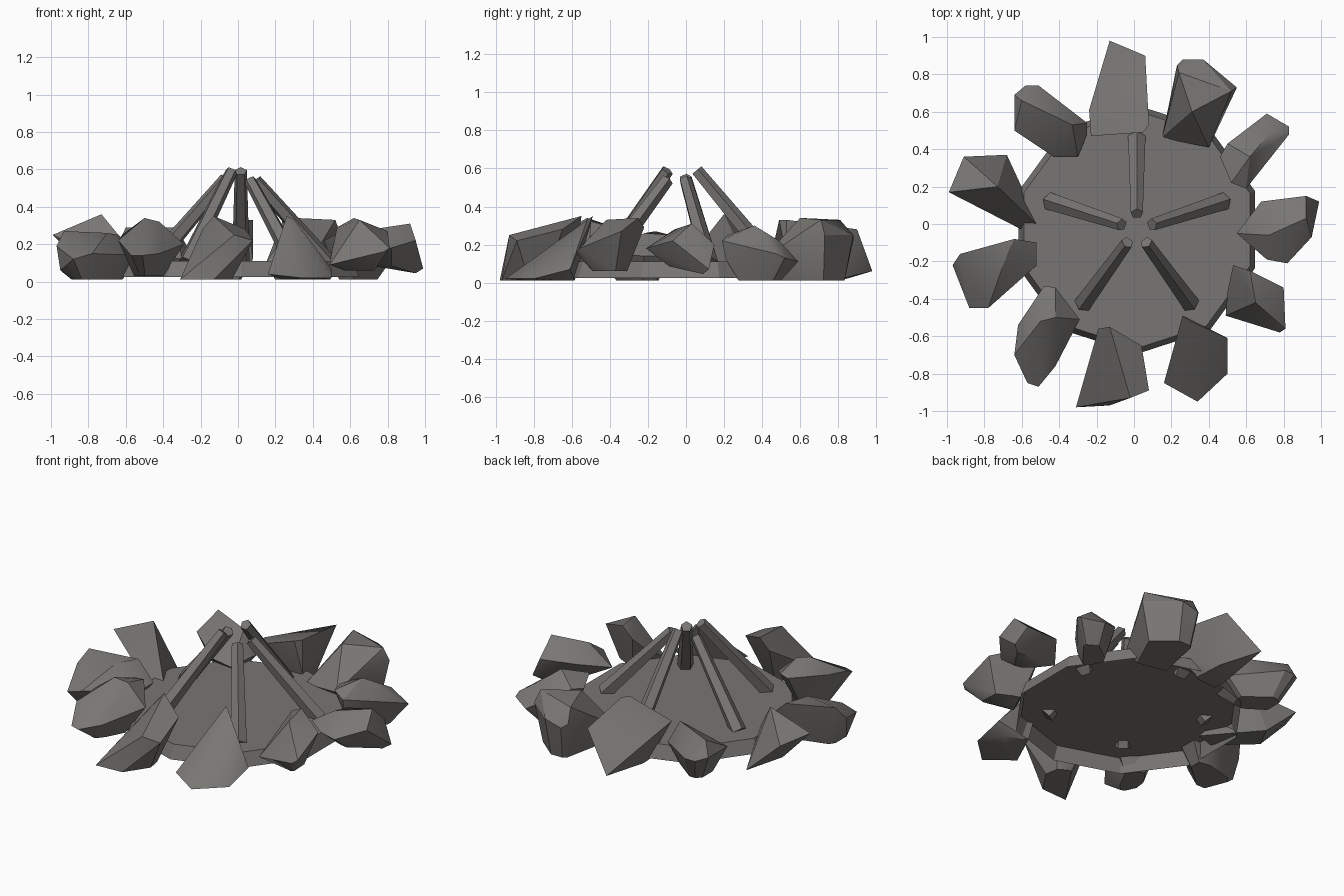
import bpy, bmesh, math
from mathutils import Vector

cube = bpy.data.objects.get("Cube")
if cube:
    bpy.data.objects.remove(cube, do_unlink=True)

stone_grey = bpy.data.materials.new("stone_grey")
stone_grey.use_nodes = True
colour = (0.19, 0.183, 0.174, 1)
stone_grey.diffuse_color = colour
stone_grey.node_tree.nodes["Principled BSDF"].inputs["Base Color"].default_value = colour


def finish(name, bm):
    """Turn a bmesh into a named object with the stone material."""
    bmesh.ops.recalc_face_normals(bm, faces=bm.faces[:])
    mesh = bpy.data.meshes.new(name)
    bm.to_mesh(mesh)
    bm.free()
    mesh.materials.append(stone_grey)
    obj = bpy.data.objects.new(name, mesh)
    bpy.context.collection.objects.link(obj)
    return obj


def make_ring(bm, sides, centre, radius, start):
    """Add a horizontal polygon of vertices."""
    ring = []
    for i in range(sides):
        angle = start + math.tau * i / sides
        offset = Vector((math.cos(angle), math.sin(angle), 0)) * radius
        ring.append(bm.verts.new(Vector(centre) + offset))
    return ring


def make_rock(name, rim, ground=0.01, foot=0.55):
    """Hull of a rim of points and its shrunken footprint on the ground."""
    bm = bmesh.new()
    points = [Vector(p) for p in rim]
    middle = sum(points, Vector()) / len(points)
    for p in points:
        bm.verts.new(p)
        base = middle.lerp(p, foot)
        base.z = ground
        bm.verts.new(base)
    hull = bmesh.ops.convex_hull(bm, input=bm.verts[:])
    loose = set(hull["geom_interior"]) | set(hull["geom_unused"])
    bmesh.ops.delete(bm, geom=[v for v in loose if isinstance(v, bmesh.types.BMVert)], context='VERTS')
    bmesh.ops.dissolve_limit(bm, angle_limit=math.radians(3), verts=bm.verts[:], edges=bm.edges[:])
    rock = finish(name, bm)
    bpy.ops.object.select_all(action='DESELECT')
    rock.select_set(True)
    bpy.context.view_layer.objects.active = rock
    bpy.ops.object.shade_smooth_by_angle(angle=math.radians(32))


def make_log(name, degrees, top_height):
    """Tapered five-sided pole leaning in towards the middle."""
    angle = math.radians(degrees)
    outward = Vector((math.cos(angle), math.sin(angle), 0))
    hearth = Vector((0.015, -0.03, 0))
    low = hearth + outward * 0.49 + Vector((0, 0, 0.1))
    high = hearth + outward * 0.085 + Vector((0, 0, top_height))
    bm = bmesh.new()
    bmesh.ops.create_cone(bm, cap_ends=True, segments=5, radius1=0.049,
                          radius2=0.034, depth=(high - low).length)
    turn = (high - low).to_track_quat('Z', 'Y').to_matrix().to_4x4()
    bm.transform(turn)
    bmesh.ops.translate(bm, verts=bm.verts[:], vec=(low + high) / 2)
    finish(name, bm)


# Ash bed: a ten-sided cap with a flared skirt, open underneath
bm = bmesh.new()
start = math.radians(18)
upper = make_ring(bm, 10, (0.015, -0.03, 0.11), 0.635, start)
lower = make_ring(bm, 10, (0.015, -0.03, 0.025), 0.665, start)
bm.faces.new(upper)
for i in range(len(upper)):
    j = (i + 1) % len(upper)
    bm.faces.new((lower[i], lower[j], upper[j], upper[i]))
finish("ash_bed", bm)

# Leaning logs
for name, degrees, height in (("back", 90, 0.59), ("left", 18, 0.54), ("front_left", -54, 0.54),
                              ("front_right", -126, 0.59), ("right", 162, 0.55)):
    make_log(name + "_log", degrees, height)

# Sharp, wedge-shaped stones
make_rock("front_left_shard", [
    (.26, -.49, .35), (.3, -.52, .33), (.5, -.61, .07),
    (.5, -.8, .02), (.34, -.95, .02), (.16, -.85, .04)])
make_rock("front_shard", [
    (-.19, -.56, .28), (-.13, -.55, .35), (.04, -.65, .28), (.08, -.89, .22),
    (-.02, -.93, .25), (-.13, -.97, .01), (-.31, -.98, .01)], foot=.35)
make_rock("right_shard", [
    (-.99, .17, .25), (-.91, .36, .22), (-.68, .37, .01),
    (-.5, -.02, .08), (-.6, -.03, .06), (-.73, .2, .36)], ground=.05, foot=.25)
make_rock("back_shard", [
    (-.13, .98, .06), (.06, .9, .28), (.08, .53, .33), (.08, .53, .12),
    (.05, .49, .33), (-.23, .47, .24), (-.24, .61, .23)], foot=.5)

# Rounded boulders
make_rock("right_boulder", [
    (-.97, -.22, .19), (-.93, -.16, .27), (-.64, -.08, .25), (-.52, -.1, .14),
    (-.52, -.22, .14), (-.78, -.45, .15), (-.88, -.45, .12), (-.7, -.22, .26),
    (-.95, -.25, .06)], foot=.6)
make_rock("front_right_boulder", [
    (-.48, -.33, .27), (-.42, -.34, .28), (-.29, -.51, .2), (-.42, -.76, .15),
    (-.51, -.87, .14), (-.57, -.85, .14), (-.64, -.7, .22), (-.62, -.54, .25),
    (-.5, -.52, .34), (-.42, -.5, .32)], ground=.03, foot=.45)
make_rock("left_front_boulder", [
    (.53, -.22, .29), (.62, -.25, .34), (.8, -.34, .27), (.81, -.56, .18),
    (.78, -.58, .16), (.49, -.49, .09), (.5, -.36, .16), (.65, -.42, .33)], ground=.06, foot=.5)
make_rock("left_boulder", [
    (.55, -.05, .17), (.68, .12, .22), (.92, .15, .2), (.99, .12, .07),
    (.95, -.07, .22), (.82, -.21, .18), (.71, -.19, .19), (.92, .03, .31),
    (.95, .09, .045), (.72, -.06, .28)], ground=.085, foot=.4)
make_rock("left_back_boulder", [
    (.46, .36, .22), (.5, .43, .23), (.71, .59, .11), (.83, .52, .13),
    (.83, .48, .15), (.6, .19, .22), (.52, .22, .25), (.62, .36, .3),
    (.6, .21, .12), (.73, .49, .22)])
make_rock("back_left_boulder", [
    (.15, .46, .1), (.23, .85, .24), (.26, .88, .22), (.37, .88, .25),
    (.55, .73, .25), (.4, .41, .13), (.24, .81, .33), (.52, .71, .33), (.31, .6, .34)], foot=.74)
make_rock("back_right_boulder", [
    (-.64, .69, .2), (-.58, .74, .18), (-.51, .74, .18), (-.25, .54, .14),
    (-.25, .48, .15), (-.3, .36, .12), (-.43, .36, .14), (-.64, .5, .2),
    (-.6, .66, .29), (-.33, .53, .29)], ground=.03)
